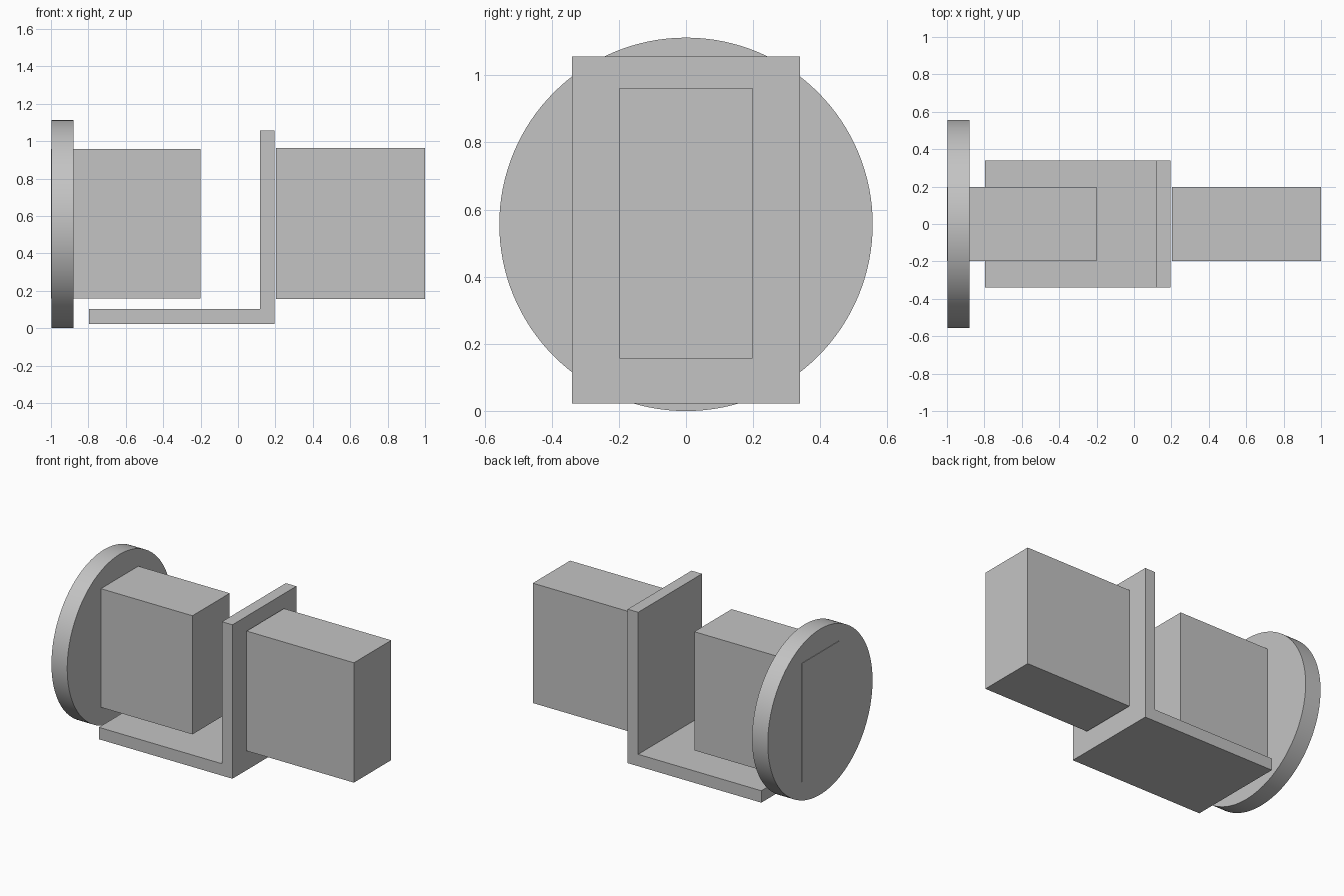
import bpy
import bmesh
import math

cube = bpy.data.objects.get("Cube")
if cube:
    bpy.data.objects.remove(cube, do_unlink=True)

# Single grey material
grey = bpy.data.materials.new("light_grey")
grey.use_nodes = True
colour = (0.55, 0.55, 0.55, 1)
grey.diffuse_color = colour
grey.node_tree.nodes["Principled BSDF"].inputs["Base Color"].default_value = colour


def extrude_profile(name, points, half_depth):
    """Extrude an (x, z) outline along y, centred on y = 0."""
    bm = bmesh.new()
    face = bm.faces.new([bm.verts.new((x, -half_depth, z)) for x, z in points])
    result = bmesh.ops.extrude_face_region(bm, geom=[face])
    moved = [g for g in result["geom"] if isinstance(g, bmesh.types.BMVert)]
    bmesh.ops.translate(bm, verts=moved, vec=(0, 2 * half_depth, 0))
    bmesh.ops.recalc_face_normals(bm, faces=bm.faces)
    mesh = bpy.data.meshes.new(name)
    bm.to_mesh(mesh)
    bm.free()
    mesh.materials.append(grey)
    obj = bpy.data.objects.new(name, mesh)
    bpy.context.collection.objects.link(obj)
    return obj


def block(name, x0, x1, z0, z1, half_depth):
    return extrude_profile(name, [(x0, z0), (x1, z0), (x1, z1), (x0, z1)], half_depth)


# Round end plate, with its axis along x
disc_x0, disc_x1, radius = -0.997, -0.88, 0.556
bpy.ops.mesh.primitive_cylinder_add(
    vertices=128, radius=radius, depth=disc_x1 - disc_x0,
    location=((disc_x0 + disc_x1) / 2, 0, radius),
    rotation=(0, math.pi / 2, 0))
disc = bpy.context.object
disc.name = "end_disc"
disc.data.materials.append(grey)
bpy.ops.object.shade_smooth_by_angle(angle=math.radians(30))

# Block passing through the disc, its end just proud of the outer face
block("disc_block", -1.0, -0.2, 0.16, 0.957, 0.198)

# L-shaped bracket: floor plate and upright in one piece
extrude_profile("angle_bracket", [
    (-0.797, 0.022), (0.196, 0.022), (0.196, 1.056),
    (0.118, 1.056), (0.118, 0.102), (-0.797, 0.102)], 0.339)

# Free block beyond the upright, with a hairline gap
block("outer_block", 0.203, 1.0, 0.157, 0.962, 0.198)
